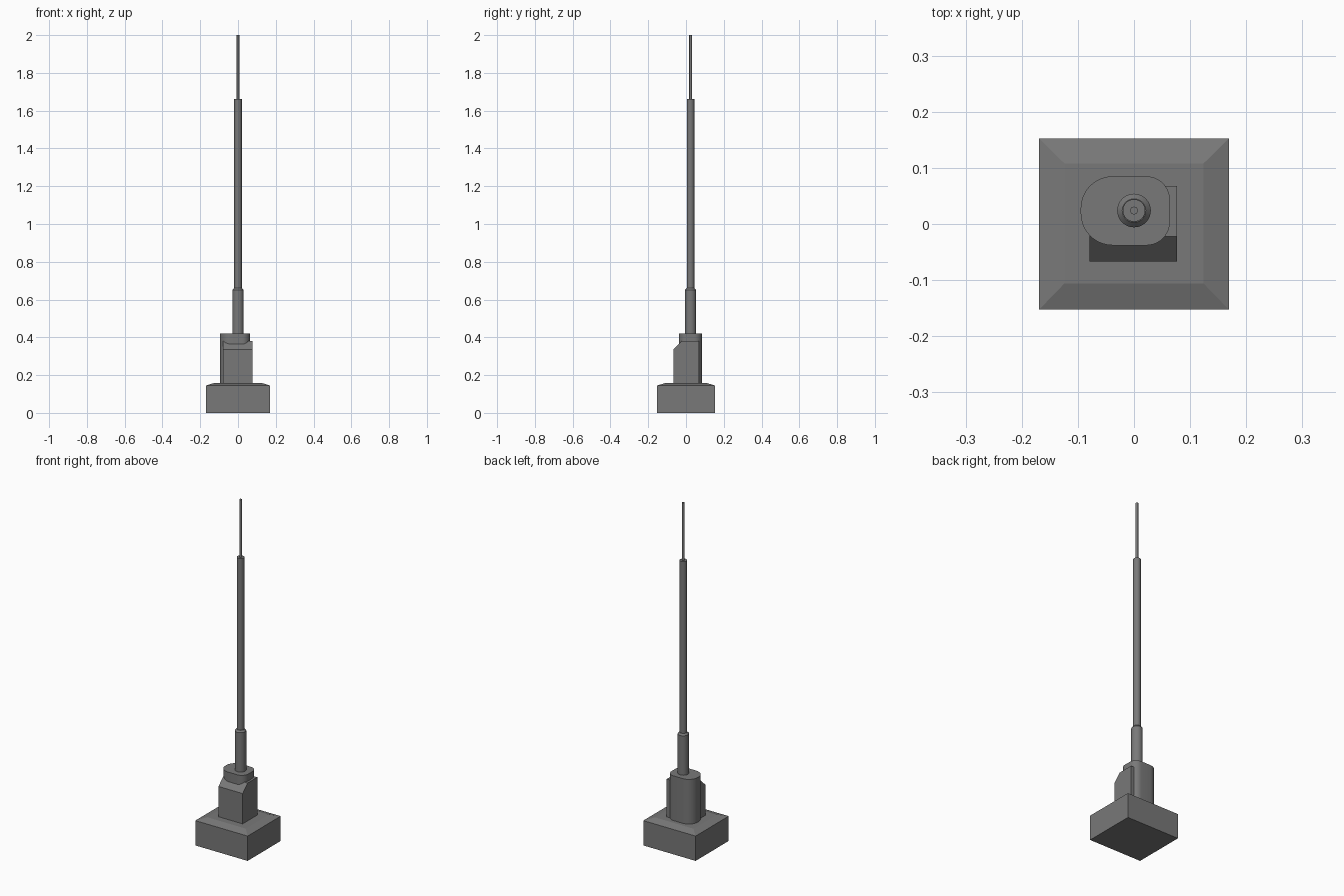
import bpy, bmesh, math

if "Cube" in bpy.data.objects:
    bpy.data.objects.remove(bpy.data.objects["Cube"])

grey = bpy.data.materials.new("dark_grey")
grey.diffuse_color = (0.19, 0.19, 0.19, 1)
grey.use_nodes = True
grey.node_tree.nodes["Principled BSDF"].inputs["Base Color"].default_value = grey.diffuse_color


def finish(name, bm, smooth=False):
    bmesh.ops.recalc_face_normals(bm, faces=bm.faces)
    mesh = bpy.data.meshes.new(name)
    bm.to_mesh(mesh)
    bm.free()
    mesh.materials.append(grey)
    ob = bpy.data.objects.new(name, mesh)
    bpy.context.collection.objects.link(ob)
    if smooth:
        bpy.ops.object.select_all(action='DESELECT')
        ob.select_set(True)
        bpy.context.view_layer.objects.active = ob
        bpy.ops.object.shade_smooth_by_angle(angle=math.radians(30))
    return ob


def loft(name, rings, smooth=False):
    """Skin a stack of equal-length rings and cap both ends."""
    bm = bmesh.new()
    vs = [[bm.verts.new(p) for p in ring] for ring in rings]
    n = len(vs[0])
    for a, b in zip(vs, vs[1:]):
        for i in range(n):
            j = (i + 1) % n
            bm.faces.new((a[i], a[j], b[j], b[i]))
    bm.faces.new(vs[0][::-1])
    bm.faces.new(vs[-1])
    return finish(name, bm, smooth)


def rect(x0, x1, y0, y1, z):
    return [(x0, y0, z), (x1, y0, z), (x1, y1, z), (x0, y1, z)]


def circle(r, z, n=32, y=0.024):
    return [(r * math.cos(2 * math.pi * i / n), y + r * math.sin(2 * math.pi * i / n), z)
            for i in range(n)]


def rounded(x0, x1, y0, y1, r_left, r_right, z, n=10):
    corners = [(x1, y1, r_right, -1, -1), (x0, y1, r_left, 1, -1),
               (x0, y0, r_left, 1, 1), (x1, y0, r_right, -1, 1)]
    pts = []
    for k, (x, y, r, sx, sy) in enumerate(corners):
        for i in range(n + 1):
            a = math.pi / 2 * (k + i / n)
            pts.append((x + sx * r + r * math.cos(a), y + sy * r + r * math.sin(a), z))
    return pts


# Base block with a shallow hipped top
loft("base", [rect(-0.169, 0.169, -0.1525, 0.1525, 0),
              rect(-0.169, 0.169, -0.1525, 0.1525, 0.145),
              rect(-0.124, 0.124, -0.106, 0.108, 0.159)])

# Housing with a sloped front edge: side profile swept along x
profile = [(-0.067, 0.155), (0.068, 0.155), (0.068, 0.38), (-0.022, 0.38), (-0.067, 0.336)]
loft("housing", [[(x, y, z) for y, z in profile] for x in (-0.079, 0.077)])

# Rounded column behind the housing
loft("rounded_column", [rounded(-0.095, 0.064, -0.038, 0.085, 0.057, 0.042, z)
                        for z in (0.155, 0.42)], True)

# Stepped mast
loft("lower_mast", [circle(0.03, 0.41), circle(0.03, 0.65), circle(0.021, 0.66)], True)
loft("upper_mast", [circle(0.02, 0.65), circle(0.02, 1.663)], True)
loft("tip_rod", [circle(0.007, 1.65, 16), circle(0.007, 2.0, 16)], True)
